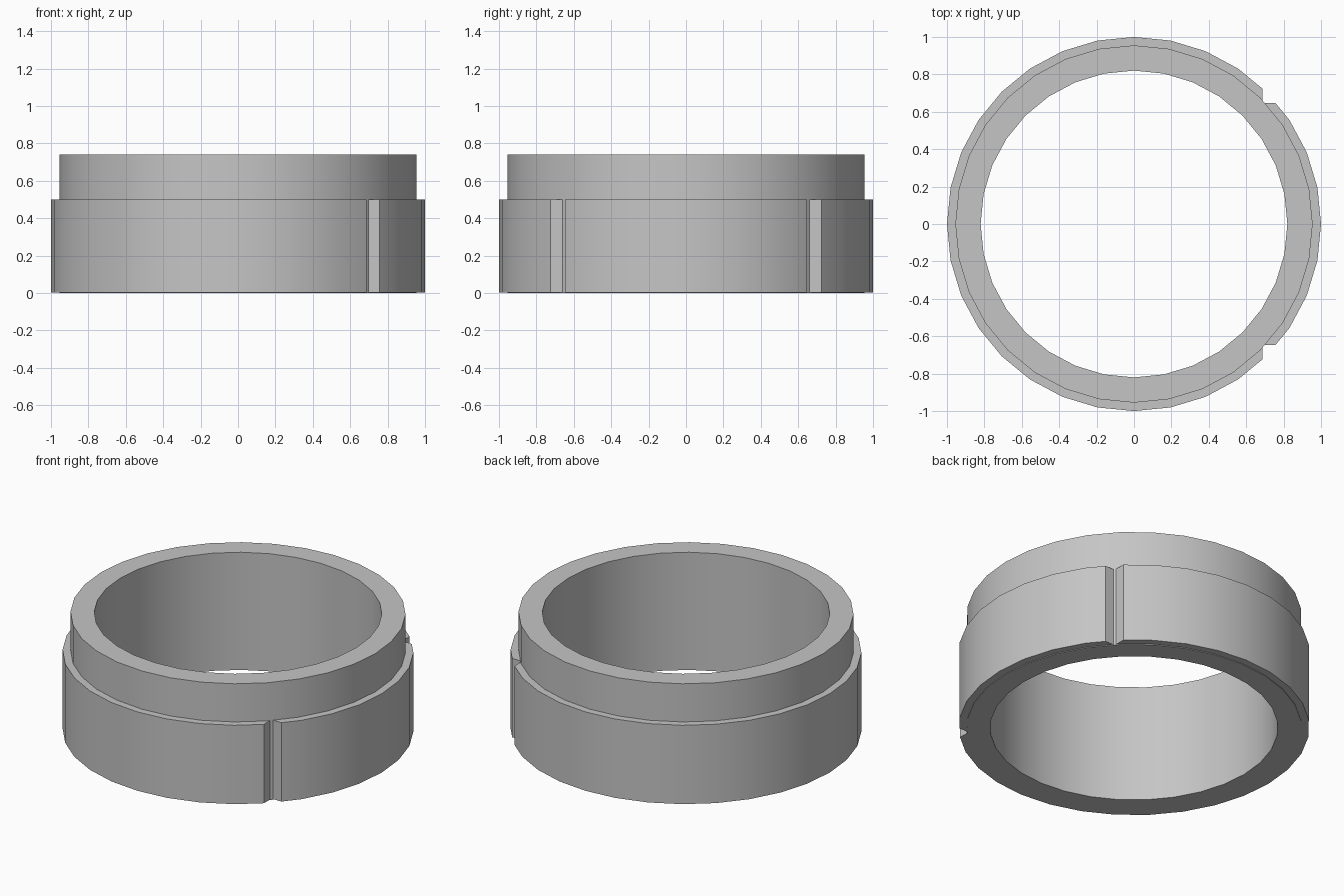
import bpy, bmesh, math

SIDES = 32

default = bpy.data.objects.get("Cube")
if default:
    bpy.data.objects.remove(default, do_unlink=True)

# Single grey material
grey = bpy.data.materials.new("plain grey")
grey.use_nodes = True
colour = (0.56, 0.56, 0.56, 1)
grey.diffuse_color = colour
grey.node_tree.nodes["Principled BSDF"].inputs["Base Color"].default_value = colour


def add_object(name, bm):
    bmesh.ops.recalc_face_normals(bm, faces=bm.faces)
    mesh = bpy.data.meshes.new(name)
    bm.to_mesh(mesh)
    bm.free()
    mesh.materials.append(grey)
    obj = bpy.data.objects.new(name, mesh)
    bpy.context.collection.objects.link(obj)
    return obj


def tube(name, inner, outer, bottom, top):
    """Ring with a rectangular section swept around z."""
    bm = bmesh.new()
    section = [(inner, bottom), (outer, bottom), (outer, top), (inner, top)]
    rings = []
    for i in range(SIDES):
        a = math.tau * i / SIDES
        rings.append([bm.verts.new((r * math.cos(a), r * math.sin(a), z))
                      for r, z in section])
    for i in range(SIDES):
        here, after = rings[i], rings[(i + 1) % SIDES]
        for k in range(4):
            n = (k + 1) % 4
            bm.faces.new((here[k], after[k], after[n], here[n]))
    return add_object(name, bm)


def smooth(obj):
    bpy.ops.object.select_all(action='DESELECT')
    obj.select_set(True)
    bpy.context.view_layer.objects.active = obj
    bpy.ops.object.shade_smooth_by_angle(angle=math.radians(25))


# Inner sleeve and the wider band around its lower part
sleeve = tube("inner_sleeve", 0.82, 0.955, 0, 0.74)
band = tube("outer_band", 0.94, 1.0, 0.004, 0.5)

# Two square-cornered notches on the +x side of the band
for side, label in ((1, "back"), (-1, "front")):
    bm = bmesh.new()
    bmesh.ops.create_cube(bm, size=1)
    bmesh.ops.translate(bm, verts=bm.verts, vec=(0.5 + 0.687, side * (0.5 + 0.648), 0.25))
    cutter = add_object(label + "_notch_cutter", bm)
    cutter.hide_render = True
    cut = band.modifiers.new(label + "_notch", 'BOOLEAN')
    cut.operation = 'DIFFERENCE'
    cut.solver = 'EXACT'
    cut.object = cutter
    bpy.context.view_layer.objects.active = band
    bpy.ops.object.modifier_apply(modifier=cut.name)
    bpy.data.objects.remove(cutter, do_unlink=True)

smooth(sleeve)
smooth(band)
